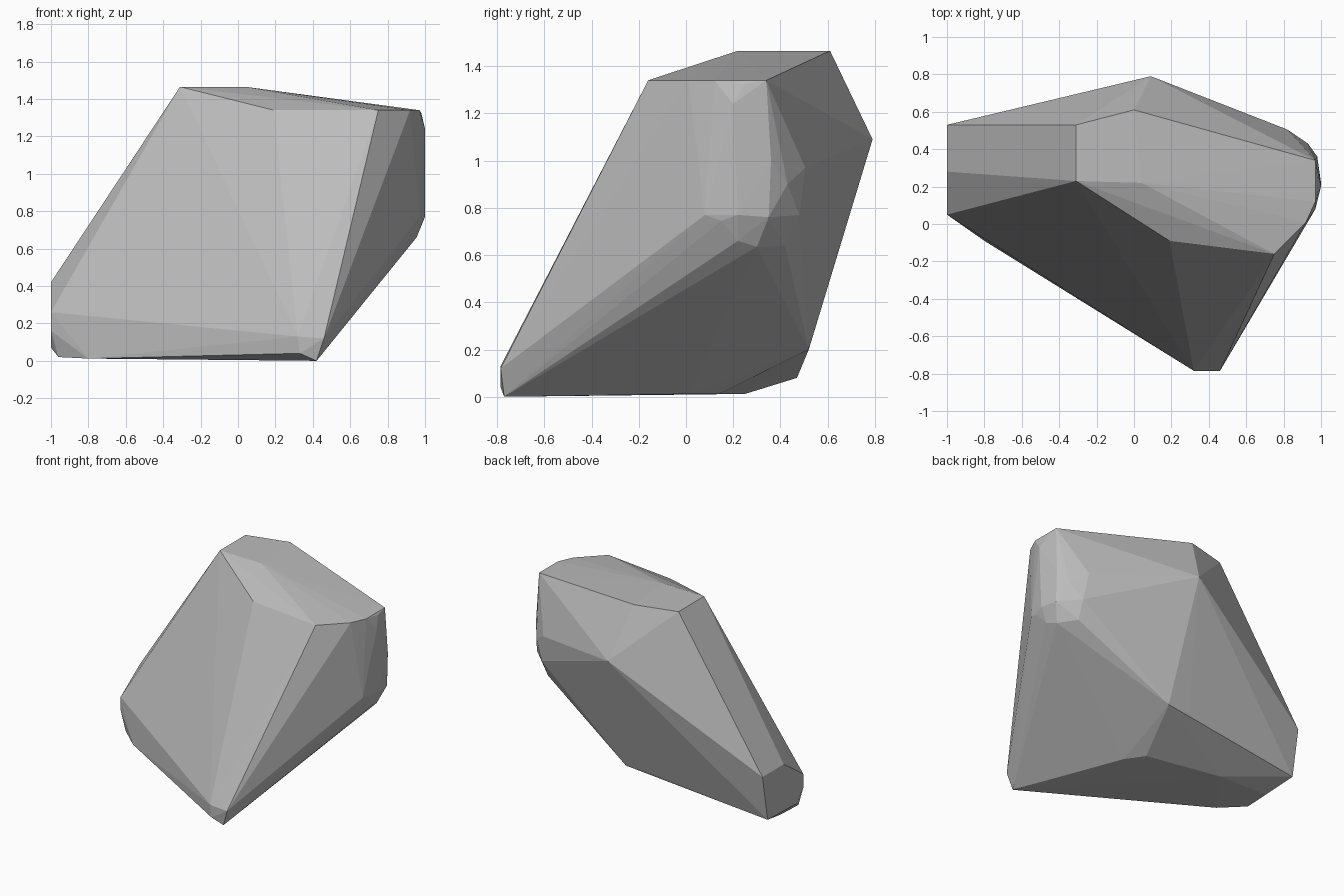
import bpy
import bmesh

# Remove the default cube only
default_cube = bpy.data.objects.get("Cube")
if default_cube is not None:
    bpy.data.objects.remove(default_cube, do_unlink=True)


def make_material(name, grey):
    """Plain matte material with one flat colour."""
    material = bpy.data.materials.new(name)
    material.use_nodes = True
    colour = (grey, grey, grey, 1)
    material.diffuse_color = colour
    shader = material.node_tree.nodes["Principled BSDF"]
    shader.inputs["Base Color"].default_value = colour
    shader.inputs["Roughness"].default_value = 0.9
    return material


def level(z, outline):
    """Corner points of a flat horizontal facet."""
    return [(x, y, z) for x, y in outline]


def side(x, outline):
    """Corner points of a flat facet that faces sideways."""
    return [(x, y, z) for y, z in outline]


def build_hull(name, corners, material):
    """Wrap the corner points in a faceted convex skin."""
    mesh = bpy.data.meshes.new(name)
    bm = bmesh.new()
    for corner in corners:
        bm.verts.new(corner)
    bmesh.ops.convex_hull(bm, input=bm.verts[:])
    loose = [v for v in bm.verts if not v.link_faces]
    bmesh.ops.delete(bm, geom=loose, context="VERTS")
    bmesh.ops.recalc_face_normals(bm, faces=bm.faces[:])
    for face in bm.faces:
        face.smooth = False
    bm.to_mesh(mesh)
    bm.free()
    mesh.materials.append(material)
    rock = bpy.data.objects.new(name, mesh)
    bpy.context.collection.objects.link(rock)
    return rock


# Upper plateau and the lower shelf in front of it
plateau = level(1.465, [(-.31, .23), (-.31, .53), (0, .61), (.04, .22)])
shelf = level(1.34, [(.19, -.09), (.75, -.16), (.92, .01), (.97, .12), (.97, .34)])

# Rear ridge and the undercut below it
rear_peak = [(.09, .79, 1.09)]
rear_foot = level(.2, [(.13, .52), (-.05, .52)])

# Flat end facet
end_facet = side(-1, [(.53, .42), (.28, .42), (.05, .26), (.05, .16),
                      (.13, .07), (.47, .08)])

# Underside
underside = level(.012, [(.1, .01), (.01, .14), (-.55, .25), (-.8, -.09)])
underside += level(.02, [(-.96, .05), (-.95, .25)])

# Narrow front toe
toe = [(.42, -.77, 0), (.33, -.785, .04), (.46, -.785, .12), (.32, -.785, .13)]

# Worn, rounded corner
worn_corner = side(1, [(.2, 1.24), (.22, .77)])
worn_corner += side(.98, [(.25, 1.325), (.15, .745), (.35, .76), (.36, 1.0)])
worn_corner += side(.93, [(.3, .635), (.43, .9)])
worn_corner += [(.97, .08, .77), (.955, .22, .66), (.84, .42, .64),
                (.85, .48, .77), (.82, .505, .97)]

stone = make_material("grey stone", 0.5)
build_hull("rock", plateau + shelf + rear_peak + rear_foot + end_facet
           + underside + toe + worn_corner, stone)
